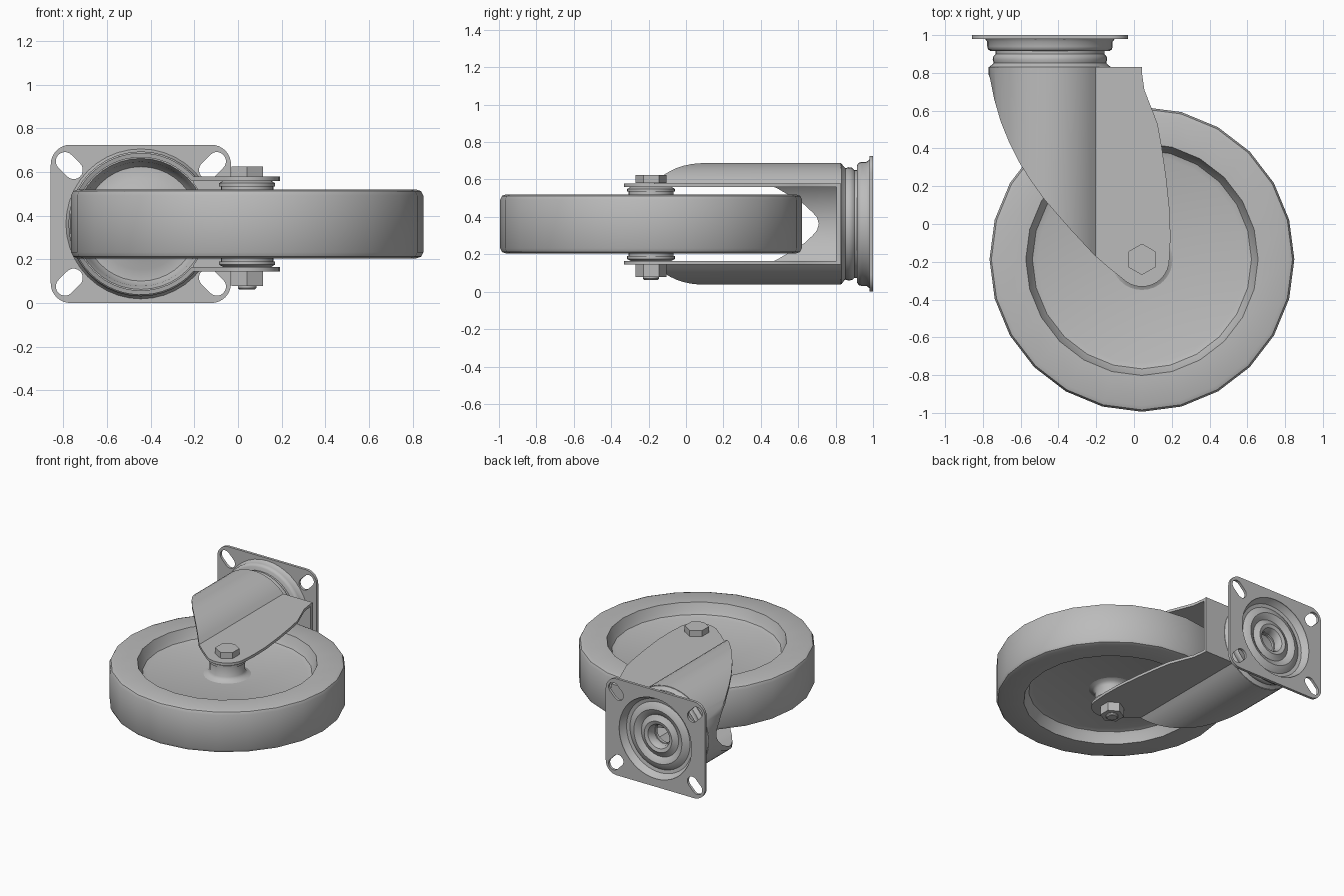
import bpy, bmesh, math
from mathutils import Matrix, Vector

if "Cube" in bpy.data.objects:
    bpy.data.objects.remove(bpy.data.objects["Cube"])

MID = 0.3625                 # height of the symmetry plane
AXLE = Vector((0.042, -0.187, MID))
SWIVEL = Vector((-0.445, 0, MID))

steel = bpy.data.materials.new("light grey")
steel.use_nodes = True
grey = (0.5, 0.5, 0.5, 1)
steel.diffuse_color = grey
steel.node_tree.nodes["Principled BSDF"].inputs["Base Color"].default_value = grey


def finish(bm, name, angle=38):
    bmesh.ops.recalc_face_normals(bm, faces=bm.faces)
    mesh = bpy.data.meshes.new(name)
    bm.to_mesh(mesh)
    bm.free()
    obj = bpy.data.objects.new(name, mesh)
    bpy.context.collection.objects.link(obj)
    mesh.materials.append(steel)
    smooth(obj, angle)
    return obj


def smooth(obj, angle=38):
    bpy.ops.object.select_all(action='DESELECT')
    obj.select_set(True)
    bpy.context.view_layer.objects.active = obj
    bpy.ops.object.shade_smooth_by_angle(angle=math.radians(angle))


def lathe(name, profile, centre, segments, along_y=False, closed=False, angle=38):
    """Revolve (radius, height) points around z, or around y."""
    bm = bmesh.new()
    rings = []
    for r, h in profile:
        ring = []
        for i in range(segments):
            a = math.tau * i / segments
            u, v = r * math.cos(a), r * math.sin(a)
            ring.append(bm.verts.new(centre + Vector((u, h, v) if along_y else (u, v, h))))
        rings.append(ring)
    pairs = list(zip(rings, rings[1:]))
    if closed:
        pairs.append((rings[-1], rings[0]))
    for a, b in pairs:
        for i in range(segments):
            j = (i + 1) % segments
            bm.faces.new((a[i], a[j], b[j], b[i]))
    bmesh.ops.remove_doubles(bm, verts=bm.verts, dist=1e-5)
    return finish(bm, name, angle)


def prism(name, outline, start, end, along_y=False):
    """Extrude an outline of (x, y) along z, or of (x, z) along y."""
    bm = bmesh.new()
    verts = [bm.verts.new((a, start, b) if along_y else (a, b, start)) for a, b in outline]
    face = bm.faces.new(verts)
    new = bmesh.ops.extrude_face_region(bm, geom=[face])["geom"]
    step = Vector((0, end - start, 0) if along_y else (0, 0, end - start))
    bmesh.ops.translate(bm, verts=[v for v in new if isinstance(v, bmesh.types.BMVert)], vec=step)
    return finish(bm, name, 30)


def boolean(obj, cutter, operation):
    mod = obj.modifiers.new("cut", 'BOOLEAN')
    mod.object, mod.operation, mod.solver = cutter, operation, 'EXACT'
    bpy.context.view_layer.objects.active = obj
    bpy.ops.object.modifier_apply(modifier=mod.name)
    bpy.data.objects.remove(cutter)
    smooth(obj, 30)


def arc(cx, cy, r, a0, a1, n):
    return [(cx + r * math.cos(math.radians(a0 + (a1 - a0) * i / n)),
             cy + r * math.sin(math.radians(a0 + (a1 - a0) * i / n))) for i in range(n + 1)]


def mirrored(half):
    return half + [(r, -h) for r, h in reversed(half)]


# Wheel with a recessed web on both sides
lathe("wheel", mirrored([(0, .07), (.55, .07), (.58, .08), (.595, .105), (.615, .158),
                         (.775, .158), (.797, .15), (.807, .13)]), AXLE, 24)

# Hub and its spacer washers
lathe("hub", mirrored([(0, .175), (.12, .175), (.12, .1), (.135, .08), (.165, .069)]), AXLE, 32)
for side, label in ((1, "upper"), (-1, "lower")):
    lathe(label + "_spacer", [(0, side * .172), (.128, side * .172), (.128, side * .187),
                              (.105, side * .2), (0, side * .2)], AXLE, 32)


# Axle bolt: hexagonal head on top, nut and thread end below
def hexagon(name, low, high):
    pts = arc(AXLE.x, AXLE.y, .083, 30, 330, 5)
    return prism(name, pts, low, high)


hexagon("bolt_head", .58, .625)
hexagon("axle_nut", .078, .147)
lathe("bolt_end", [(0, -.3), (.036, -.3), (.043, -.293), (.043, 0), (0, 0)], AXLE, 20)

# Fork: bent sheet section, trimmed to the leg outline
R, T = .325, .02
crease = math.degrees(math.asin(.217 / R))
outer = [(.3, MID + .217)] + arc(SWIVEL.x, MID, R, crease, 360 - crease, 44) + [(.3, MID - .217)]
lip = math.degrees(math.asin((.217 - T) / (R - T)))
inner = ([(.3, MID + .217 - T)] + arc(SWIVEL.x, MID, R - T, lip, 360 - lip, 44)
         + [(.3, MID - .217 + T)])
fork = prism("fork", outer + inner[::-1], -.45, .83, along_y=True)
leg_outline = ([(.042, .9), (.042, .8), (.055, .71), (.09, .62), (.125, .53), (.145, .42),
                (.17, .25), (.19, .06), (.193, -.08)]
               + arc(AXLE.x, AXLE.y, .145, 0, -135, 12)
               + [(-.13, -.235), (-.21, -.165), (-.34, -.025), (-.475, .13), (-.55, .235),
                  (-.61, .33), (-.66, .43), (-.705, .54), (-.74, .66), (-.762, .77),
                  (-.785, .83), (-.785, .9)])
boolean(fork, prism("leg_trim", leg_outline, -.2, 1), 'INTERSECT')

# Flat cross wall joining the two legs
wall = [(x, z) for x, z in ((-.205, MID + .217), (.042, MID + .217),
                            (.042, MID - .217), (-.205, MID - .217))]
cross_wall = prism("cross_wall", wall, .805, .83, along_y=True)
boolean(cross_wall, lathe("bore", [(0, .7), (R - T, .7), (R - T, .9), (0, .9)], SWIVEL, 48,
                          along_y=True), 'DIFFERENCE')

# Fork crown: stepped neck and dished bearing floor
lathe("fork_crown", [(.325, .815), (.322, .832), (.308, .842), (.298, .852), (.303, .87),
                     (.3, .888), (.288, .9), (.288, .935), (.2, .935), (.15, .9), (.075, .89),
                     (.075, .87), (.16, .875), (.21, .9), (.262, .9), (.28, .875),
                     (.285, .845), (.3, .815)], SWIVEL, 40, along_y=True, closed=True)

# Pressed bearing cup with ring-shaped ridges
lathe("bearing_cup", [(.305, .998), (.293, .975), (.275, .95), (.25, .945), (.225, .962),
                      (.2, .97), (.175, .96), (.155, .945), (.135, .955), (.115, .968),
                      (.09, .96), (.075, .935), (.075, .9), (.1, .915), (.2, .915),
                      (.315, .915), (.328, .925), (.332, .94), (.332, .965), (.345, .982)],
      SWIVEL, 40, along_y=True, closed=True)

# Mounting plate: rounded corners, centre opening and four diagonal slots
HX, HZ, RC = .413, .3625, .09
corners = []
for k, (sx, sz) in enumerate(((1, 1), (-1, 1), (-1, -1), (1, -1))):
    corners += arc(SWIVEL.x + sx * (HX - RC), MID + sz * (HZ - RC), RC, 90 * k, 90 * k + 90, 8)
plate = prism("mounting_plate", corners, .98, 1, along_y=True)
boolean(plate, lathe("plate_bore", [(0, .9), (.302, .9), (.302, 1.1), (0, 1.1)], SWIVEL, 40,
                     along_y=True), 'DIFFERENCE')
for sx in (1, -1):
    for sz in (1, -1):
        cx, cz = SWIVEL.x + sx * .328, MID + sz * .267
        d = .02
        t = math.degrees(math.atan2(sz, sx))
        slot = (arc(cx + sx * d, cz + sz * d, .042, t - 90, t + 90, 10)
                + arc(cx - sx * d, cz - sz * d, .042, t + 90, t + 270, 10))
        boolean(plate, prism("slot", slot, .9, 1.1, along_y=True), 'DIFFERENCE')
